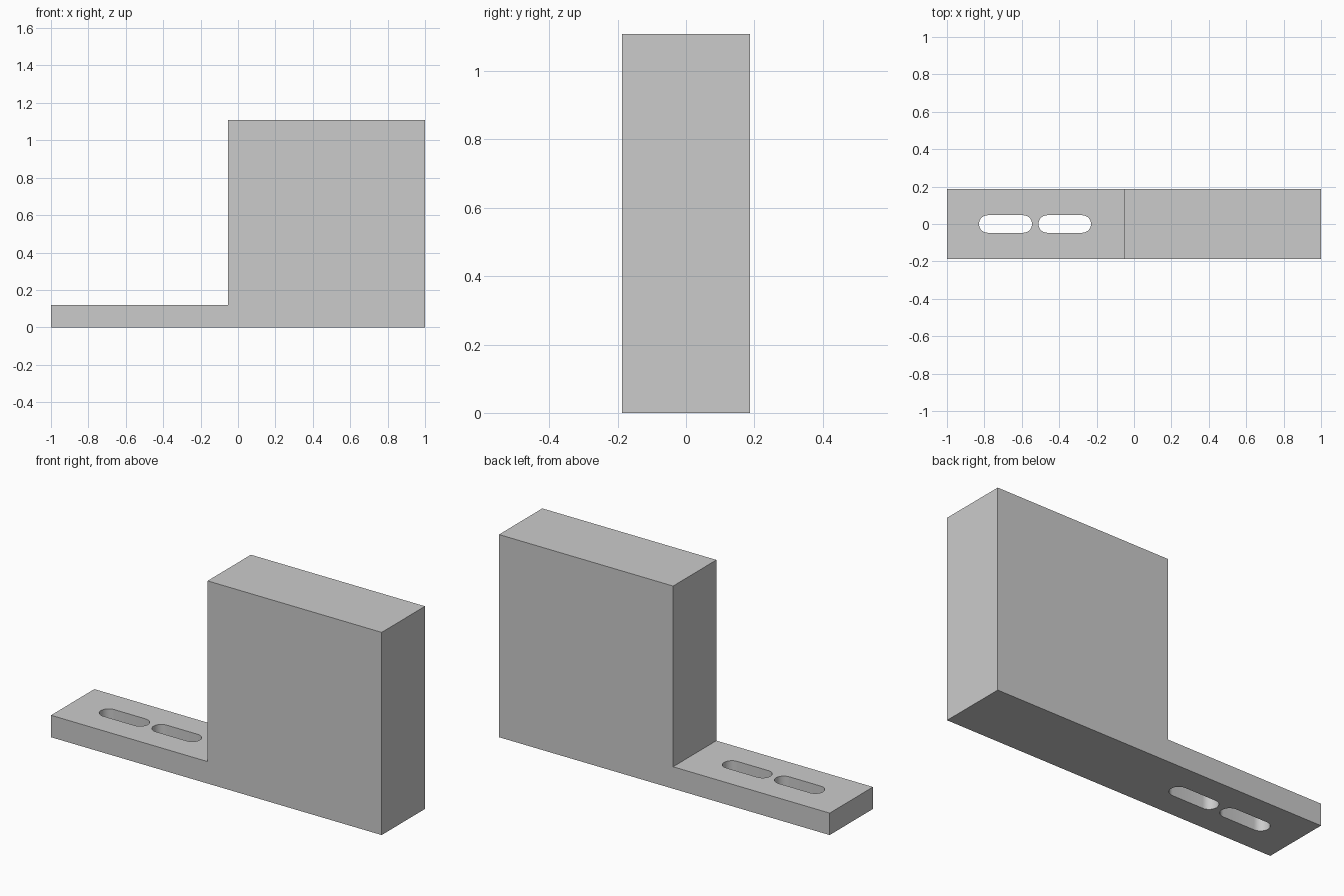
import bpy, bmesh
from math import pi, sin, cos, radians

if "Cube" in bpy.data.objects:
    bpy.data.objects.remove(bpy.data.objects["Cube"], do_unlink=True)

HALF_DEPTH = 0.187
HEIGHT = 1.108
PLATE_TOP = 0.12
STEP_X = -0.053
SLOT_RADIUS = 0.047
SLOTS = [(-0.829, -0.545), (-0.511, -0.23)]

grey = bpy.data.materials.new("plain grey")
grey.use_nodes = True
colour = (0.6, 0.6, 0.6, 1)
grey.diffuse_color = colour
grey.node_tree.nodes["Principled BSDF"].inputs["Base Color"].default_value = colour


def extrude_outline(name, points, offset):
    """Fill a closed outline and extrude it into a solid."""
    bm = bmesh.new()
    face = bm.faces.new([bm.verts.new(p) for p in points])
    new = bmesh.ops.extrude_face_region(bm, geom=[face])["geom"]
    verts = [v for v in new if isinstance(v, bmesh.types.BMVert)]
    bmesh.ops.translate(bm, verts=verts, vec=offset)
    bmesh.ops.recalc_face_normals(bm, faces=bm.faces)
    mesh = bpy.data.meshes.new(name)
    bm.to_mesh(mesh)
    bm.free()
    mesh.materials.append(grey)
    obj = bpy.data.objects.new(name, mesh)
    bpy.context.collection.objects.link(obj)
    return obj


def slot_outline(x0, x1, z, steps=16):
    """Rounded slot: a half circle at each end."""
    r = SLOT_RADIUS
    points = []
    for centre, start in ((x1 - r, -pi / 2), (x0 + r, pi / 2)):
        for i in range(steps + 1):
            a = start + pi * i / steps
            points.append((centre + r * cos(a), r * sin(a), z))
    return points


# Tall block and low mounting plate in one stepped body
profile = [(-1, 0), (1, 0), (1, HEIGHT), (STEP_X, HEIGHT),
           (STEP_X, PLATE_TOP), (-1, PLATE_TOP)]
bracket = extrude_outline("bracket_body",
                          [(x, -HALF_DEPTH, z) for x, z in profile],
                          (0, 2 * HALF_DEPTH, 0))

# Two slots through the plate
bpy.context.view_layer.objects.active = bracket
for i, (x0, x1) in enumerate(SLOTS):
    cutter = extrude_outline(f"slot_cutter_{i + 1}",
                             slot_outline(x0, x1, -0.1), (0, 0, 0.4))
    cutter.hide_render = True
    cut = bracket.modifiers.new(f"slot_{i + 1}", "BOOLEAN")
    cut.operation = "DIFFERENCE"
    cut.solver = "EXACT"
    cut.object = cutter
    bpy.ops.object.modifier_apply(modifier=cut.name)
    bpy.data.objects.remove(cutter, do_unlink=True)

# Smooth slot ends with crisp corners
bpy.ops.object.select_all(action="DESELECT")
bracket.select_set(True)
bpy.ops.object.shade_smooth_by_angle(angle=radians(30))
